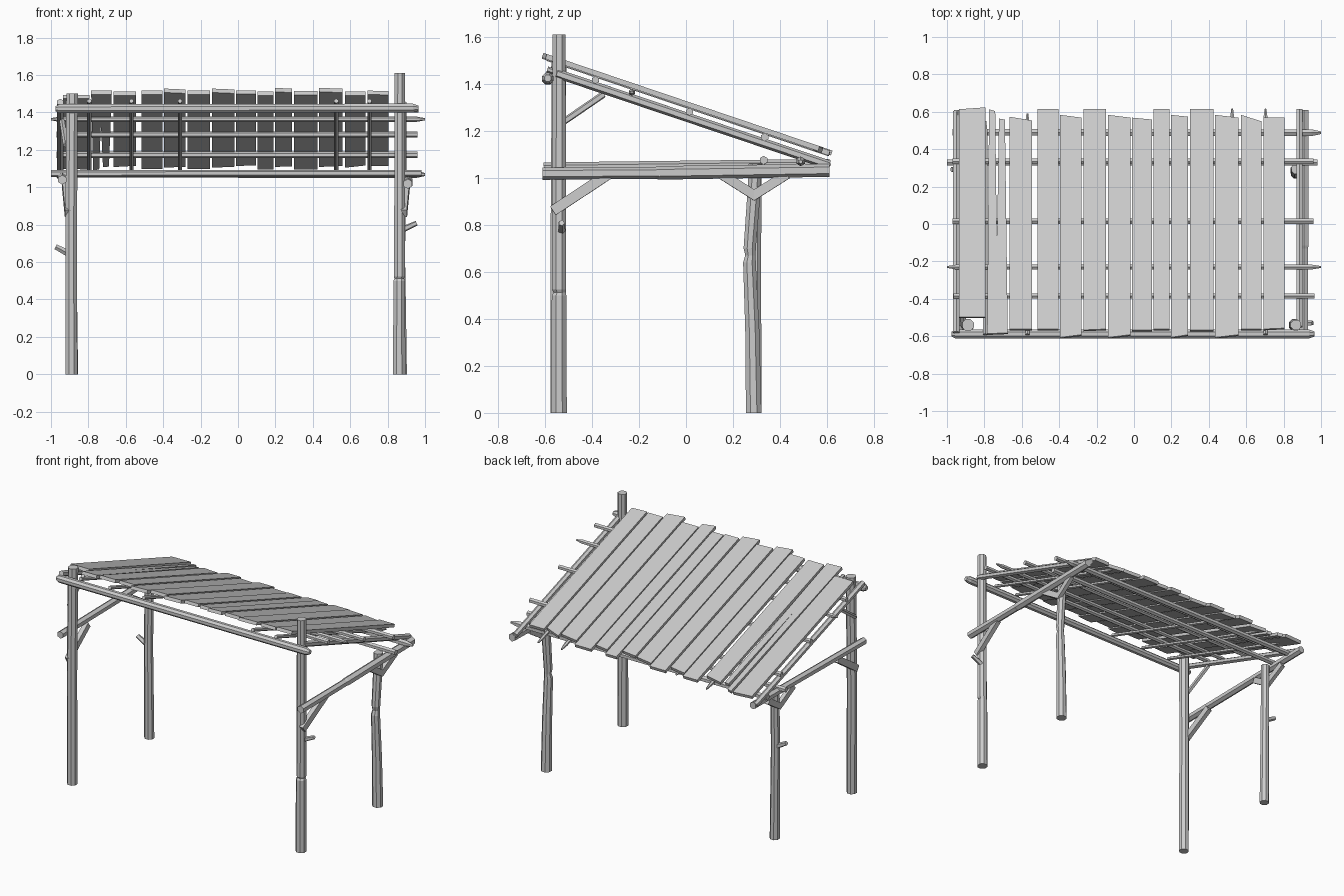
import bpy, bmesh, math
from mathutils import Vector

SLOPE = 0.338


def finish(name, bm):
    bmesh.ops.recalc_face_normals(bm, faces=bm.faces)
    me = bpy.data.meshes.new(name)
    bm.to_mesh(me)
    bm.free()
    ob = bpy.data.objects.new(name, me)
    bpy.context.collection.objects.link(ob)
    return ob


def log(name, pts, radii, sides=8, flat=1.0):
    """Faceted pole through pts; flat scales the sideways width."""
    pts = [Vector(p) for p in pts]
    if not isinstance(radii, (list, tuple)):
        radii = [radii] * len(pts)
    d = (pts[-1] - pts[0]).normalized()
    up = Vector((0, 0, 1)) if abs(d.z) < 0.95 else Vector((0, 1, 0))
    u = d.cross(up).normalized()
    v = u.cross(d)
    k = 1 / math.cos(math.pi / sides)
    bm = bmesh.new()
    rings = []
    for p, r in zip(pts, radii):
        ring = []
        for i in range(sides):
            a = 2 * math.pi * (i + 0.5) / sides
            ring.append(bm.verts.new(p + u * math.cos(a) * r * k * flat + v * math.sin(a) * r * k))
        rings.append(ring)
    for a, b in zip(rings, rings[1:]):
        for i in range(sides):
            j = (i + 1) % sides
            bm.faces.new((a[i], a[j], b[j], b[i]))
    bm.faces.new(rings[0])
    bm.faces.new(rings[-1])
    return finish(name, bm)


def roof(x, y, h):
    return Vector((x, y, h - SLOPE * y))


def plank(name, outline, h=1.311, t=0.022):
    """Board lying on the roof slope, from a plan outline."""
    n = Vector((0, SLOPE, 1)).normalized() * t / 2
    bm = bmesh.new()
    top = [bm.verts.new(roof(x, y, h) + n) for x, y in outline]
    bot = [bm.verts.new(roof(x, y, h) - n) for x, y in outline]
    bm.faces.new(top)
    bm.faces.new(bot[::-1])
    m = len(outline)
    for i in range(m):
        j = (i + 1) % m
        bm.faces.new((top[i], bot[i], bot[j], top[j]))
    return finish(name, bm)


# Front posts (the right one has a small notch)
log("front_post_left", [(-0.89, -0.545, 0), (-0.892, -0.545, 0.75), (-0.887, -0.54, 1.5)], 0.031)
log("front_post_right", [(0.862, -0.54, 0), (0.862, -0.54, 0.50), (0.862, -0.537, 0.512),
                         (0.864, -0.54, 0.524), (0.866, -0.54, 1.61)],
    [0.033, 0.031, 0.026, 0.03, 0.028])

# Back posts (the right one is crooked)
log("back_post_left", [(-0.885, 0.292, 0), (-0.89, 0.292, 0.6), (-0.89, 0.295, 1.05)],
    [0.03, 0.027, 0.027])
log("back_post_right", [(0.87, 0.288, 0), (0.868, 0.282, 0.35), (0.866, 0.27, 0.64), (0.868, 0.274, 0.67),
                        (0.868, 0.271, 0.70), (0.87, 0.29, 0.95), (0.87, 0.295, 1.06)],
    [0.033, 0.03, 0.027, 0.022, 0.026, 0.028, 0.028])

# Branch stubs
log("stub_right", [(0.875, -0.53, 0.772), (0.955, -0.53, 0.808)], [0.014, 0.011], 5)
log("stub_left", [(-0.9, 0.292, 0.642), (-0.975, 0.292, 0.682)], [0.015, 0.012], 5)

# Side beams
log("side_beam_right", [(0.908, -0.61, 1.018), (0.908, -0.13, 1.021), (0.908, -0.115, 1.021),
                        (0.908, 0.61, 1.032)], [0.023, 0.022, 0.025, 0.024], 6)
log("side_beam_left", [(-0.94, -0.605, 1.04), (-0.94, 0.61, 1.055)], 0.022, 6)

# Front beam with chamfered ends, and back beams
log("front_beam", [(-0.975, -0.588, 1.42), (-0.955, -0.588, 1.42), (0.935, -0.588, 1.423), (0.965, -0.588, 1.423)],
    [0.014, 0.024, 0.024, 0.014], 8)
log("back_beam", [(-0.97, 0.49, 1.072), (0.95, 0.488, 1.07), (1.0, 0.488, 1.068)],
    [0.017, 0.018, 0.007], 6)
log("inner_back_beam", [(-1.0, 0.33, 1.073), (0.98, 0.33, 1.075)], 0.016, 6)

# Rafters running down the slope
log("rafter_right", [roof(0.885, -0.55, 1.258), roof(0.885, 0.61, 1.26)], 0.017, 6)
log("rafter_left", [roof(-0.95, -0.58, 1.258), roof(-0.95, 0.6, 1.26)], 0.017, 6)
for i, (x, y) in enumerate([(-0.795, 0.55), (-0.57, 0.59), (-0.31, 0.55), (0.525, 0.615), (0.703, 0.615)]):
    log(f"thin_rafter_{i+1}", [roof(x, -0.59, 1.262), roof(x, y - 0.05, 1.262), roof(x, y, 1.262)],
        [0.011, 0.011, 0.005], 6)

# Purlins across the slope, under the planks
for i, (y, x0, x1, r, tip) in enumerate([(-0.385, -0.965, 0.965, 0.014, 0.014), (-0.23, -1.0, 1.0, 0.013, 0.005),
                                         (0.015, -0.97, 0.96, 0.014, 0.014), (0.335, -0.97, 0.96, 0.015, 0.015)]):
    log(f"purlin_{i+1}", [roof(x0, y, 1.286), roof(x0 + 0.05, y, 1.286), roof(x1 - 0.05, y, 1.286),
                          roof(x1, y, 1.286)], [tip, r, r, tip], 6)

# Knee braces on both sides
for s, side, x in ((1, "right", 0.903), (-1, "left", -0.925)):
    log(f"front_brace_{side}", [(x - s * 0.015, -0.565, 0.86), (x, -0.33, 1.015)], 0.022, 4, 0.7)
    log(f"back_brace_front_{side}", [(x - s * 0.01, 0.30, 0.92), (x, 0.15, 1.015)], 0.02, 4, 0.7)
    log(f"back_brace_rear_{side}", [(x - s * 0.01, 0.28, 0.92), (x, 0.43, 1.015)], 0.02, 4, 0.7)
log("upper_brace_left", [(-0.92, -0.54, 1.225), (-0.94, -0.35, 1.355)], 0.012, 5)

# Roof planks: x range, front y at each corner, back y at each corner
planks = [(-0.665, -0.545, -0.565, -0.565, 0.57, 0.55), (-0.515, -0.405, -0.565, -0.565, 0.61, 0.61),
          (-0.395, -0.28, -0.61, -0.595, 0.58, 0.565), (-0.27, -0.15, -0.57, -0.565, 0.61, 0.61),
          (-0.14, -0.02, -0.61, -0.595, 0.58, 0.565), (-0.01, 0.095, -0.57, -0.57, 0.565, 0.555),
          (0.105, 0.19, -0.565, -0.565, 0.61, 0.61), (0.197, 0.29, -0.61, -0.595, 0.58, 0.57),
          (0.30, 0.425, -0.57, -0.57, 0.61, 0.61), (0.433, 0.56, -0.61, -0.595, 0.58, 0.565),
          (0.572, 0.683, -0.565, -0.565, 0.58, 0.545), (0.692, 0.805, -0.565, -0.56, 0.565, 0.565)]
for i, (x0, x1, a, b, c, d) in enumerate(planks):
    plank(f"roof_plank_{i+3}", [(x0, a), (x1, b), (x1, d), (x0, c)], 1.311 + 0.004 * (i % 2))
plank("roof_plank_1", [(-0.935, -0.5), (-0.795, -0.5), (-0.795, 0.62), (-0.935, 0.61)], 1.315)
# Second plank is split from its lower end
plank("roof_plank_2", [(-0.785, -0.59), (-0.675, -0.585), (-0.69, 0.555), (-0.722, 0.56), (-0.733, -0.13),
                       (-0.742, 0.6), (-0.775, 0.61)], 1.308)
